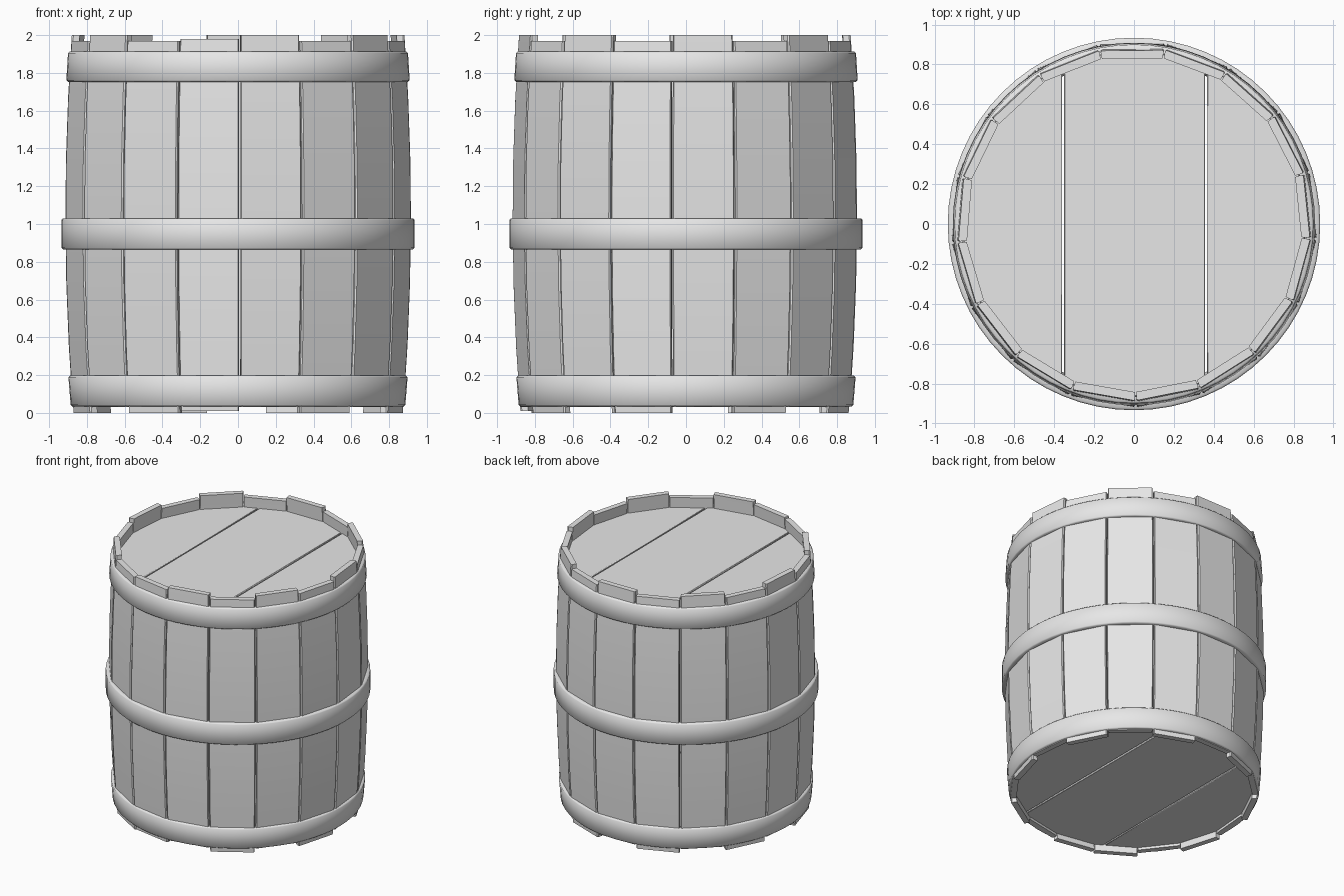
import bpy, bmesh, math
from math import sin, cos, radians

cube = bpy.data.objects.get("Cube")
if cube:
    bpy.data.objects.remove(cube, do_unlink=True)

grey = bpy.data.materials.new("light_grey")
grey.use_nodes = True
COLOUR = (0.8, 0.8, 0.8, 1)
grey.diffuse_color = COLOUR
grey.node_tree.nodes["Principled BSDF"].inputs["Base Color"].default_value = COLOUR

STAVES = 17
STEP = 360 / STAVES
FIRST_SEAM = 270.6


def finish(name, bm, sharp_angle):
    """Turn a bmesh into an object, smooth except at edges above the angle."""
    bmesh.ops.recalc_face_normals(bm, faces=bm.faces[:])
    for f in bm.faces:
        f.smooth = True
    for e in bm.edges:
        e.smooth = e.calc_face_angle(0) < radians(sharp_angle)
    mesh = bpy.data.meshes.new(name)
    bm.to_mesh(mesh)
    bm.free()
    mesh.materials.append(grey)
    obj = bpy.data.objects.new(name, mesh)
    bpy.context.collection.objects.link(obj)
    return obj


def skin(bm, rings, closed):
    """Bridge a list of point rings; cap the ends or close the loop."""
    rows = [[bm.verts.new(p) for p in ring] for ring in rings]
    n = len(rows[0])
    pairs = list(zip(rows, rows[1:]))
    if closed:
        pairs.append((rows[-1], rows[0]))
    else:
        bm.faces.new(rows[0])
        bm.faces.new(rows[-1])
    for a, b in pairs:
        for i in range(n):
            j = (i + 1) % n
            bm.faces.new((a[i], a[j], b[j], b[i]))


def barrel_radius(z):
    return 0.918 - 0.038 * (z - 1.05) ** 2


def polar(r, deg, z):
    return (r * cos(radians(deg)), r * sin(radians(deg)), z)


# Staves: bowed planks with chamfered outer edges, alternately raised
def stave(k):
    low, high = (0.03, 2.0) if k % 2 == 0 else (0.0, 1.97)
    if k == STAVES - 1:
        low, high = 0.01, 1.98
    a = FIRST_SEAM + k * STEP + 0.2
    b = a + STEP - 0.4
    rings = []
    rows = 6
    for i in range(rows + 1):
        z = low + (high - low) * i / rows
        r = barrel_radius(z)
        rings.append([polar(r - 0.042, a, z), polar(r - 0.008, a, z),
                      polar(r, a + 0.4, z), polar(r, b - 0.4, z),
                      polar(r - 0.008, b, z), polar(r - 0.042, b, z)])
    bm = bmesh.new()
    skin(bm, rings, closed=False)
    finish(f"stave_{k + 1}", bm, 20)


for k in range(STAVES):
    stave(k)


# Hoops: softly shaded rings with chamfered rims
def hoop(name, z0, z1, r0, r1):
    c = 0.008
    inner = min(r0, r1) - 0.035
    profile = [(inner, z0), (r0 - c, z0), (r0, z0 + c),
               (r1, z1 - c), (r1 - c, z1), (inner, z1)]
    sides = 64
    rings = [[polar(r, 360 * i / sides, z) for r, z in profile]
             for i in range(sides)]
    bm = bmesh.new()
    skin(bm, rings, closed=True)
    finish(name, bm, 80)


hoop("bottom_hoop", 0.035, 0.197, 0.886, 0.898)
hoop("middle_hoop", 0.865, 1.03, 0.934, 0.934)
hoop("top_hoop", 1.753, 1.912, 0.909, 0.900)


# Lids: three planks each, cut from a disc
def lid_plank(name, x0, x1, z0, z1, radius):
    bm = bmesh.new()
    steps = 16
    xs = [x0 + (x1 - x0) * i / steps for i in range(steps + 1)]

    def half(x):
        return math.sqrt(max(radius ** 2 - x ** 2, 0.0004))

    outline = [(x, -half(x)) for x in xs] + [(x, half(x)) for x in reversed(xs)]
    skin(bm, [[(x, y, z) for x, y in outline] for z in (z0, z1)], closed=False)
    plank = finish(name, bm, 20)
    bevel = plank.modifiers.new("edge_bevel", "BEVEL")
    bevel.width = 0.004
    bevel.segments = 1
    bevel.limit_method = "ANGLE"
    bevel.angle_limit = radians(60)


for lid, z0, z1 in (("bottom", 0.05, 0.11), ("top", 1.83, 1.89)):
    edge = barrel_radius(z0) - 0.03
    cuts = [(-edge, -0.36), (-0.35, 0.357), (0.367, edge)]
    for side, (x0, x1) in zip(("right", "middle", "left"), cuts):
        lid_plank(f"{lid}_lid_{side}_plank", x0, x1, z0, z1, edge)
